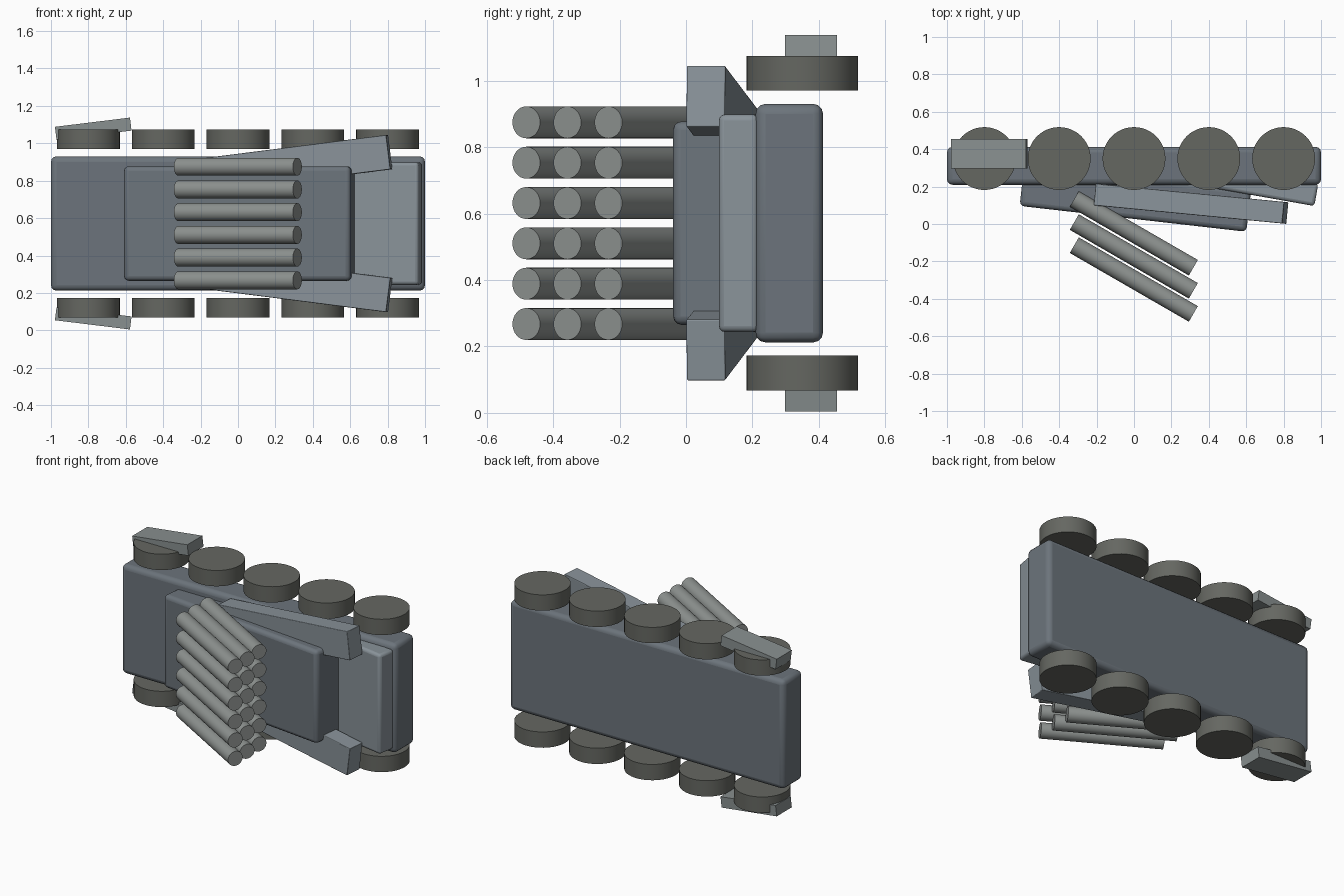
import bpy
from math import radians
from mathutils import Matrix, Vector

if "Cube" in bpy.data.objects:
    bpy.data.objects.remove(bpy.data.objects["Cube"])

MID = 0.571  # symmetry plane height


def material(name, rgb):
    m = bpy.data.materials.new(name)
    m.diffuse_color = (*rgb, 1)
    m.use_nodes = True
    m.node_tree.nodes["Principled BSDF"].inputs["Base Color"].default_value = m.diffuse_color
    return m


HULL = material("blue_grey", (0.15, 0.175, 0.20))
PLATE = material("light_blue_grey", (0.25, 0.29, 0.32))
RUBBER = material("dark_grey", (0.13, 0.135, 0.12))
TUBE = material("tube_grey", (0.27, 0.29, 0.28))
FLAP = material("flap_grey", (0.25, 0.28, 0.28))


def finish(name, mat):
    ob = bpy.context.object
    ob.name = ob.data.name = name
    ob.data.materials.append(mat)
    return ob


def box(name, mat, centre, size, turn=0, tilt=0, bevel=0):
    """Box turned about z, tilted about y (degrees), with softened edges."""
    bpy.ops.mesh.primitive_cube_add(size=1)
    ob = finish(name, mat)
    ob.data.transform(Matrix.Diagonal((*size, 1)))
    ob.matrix_world = (Matrix.Translation(Vector(centre))
                       @ Matrix.Rotation(radians(turn), 4, 'Z')
                       @ Matrix.Rotation(radians(tilt), 4, 'Y'))
    if bevel:
        b = ob.modifiers.new("soft_edges", 'BEVEL')
        b.width, b.segments = bevel, 3
        bpy.ops.object.shade_smooth_by_angle(angle=radians(35))
    return ob


def cylinder(name, mat, centre, radius, length, rotation=(0, 0, 0), sides=48):
    bpy.ops.mesh.primitive_cylinder_add(vertices=sides, radius=radius, depth=length,
                                        location=centre, rotation=rotation)
    ob = finish(name, mat)
    bpy.ops.object.shade_smooth_by_angle(angle=radians(35))
    return ob


# Hull, upper body and sloped nose plate
box("hull", HULL, (0, 0.311, MID), (2.0, 0.203, 0.718), bevel=0.03)
box("upper_body", HULL, (0.007, 0.137, MID), (1.22, 0.22, 0.612), turn=-6.5, bevel=0.025)
box("nose_plate", PLATE, (0.63, 0.216, MID), (0.7, 0.12, 0.655), turn=-10, bevel=0.018)

# Mirrored parts on both sides
for side, s in (("upper", 1), ("lower", -1)):
    box(f"side_pod_{side}", PLATE, (0.305, 0.108, MID + s * 0.318),
        (1.02, 0.116, 0.185), turn=-5.5, tilt=-7.2 * s, bevel=0.004)
    box(f"mud_flap_{side}", FLAP, (-0.774, 0.376, MID + s * 0.507),
        (0.404, 0.157, 0.07), tilt=-7 * s)
    for i in range(5):
        cylinder(f"wheel_{side}_{i + 1}", RUBBER,
                 (-0.8 + 0.4 * i, 0.35, MID + s * 0.451), 0.168, 0.104)

# Bank of slanted launch tubes, three layers of six
for layer in range(3):
    for row in range(6):
        cylinder(f"tube_{layer + 1}_{row + 1}", TUBE,
                 (-0.001, -0.05 - 0.1235 * layer, MID + (row - 2.5) * 0.1214),
                 0.048, 0.735, (0, radians(90), radians(-30)), 32)
